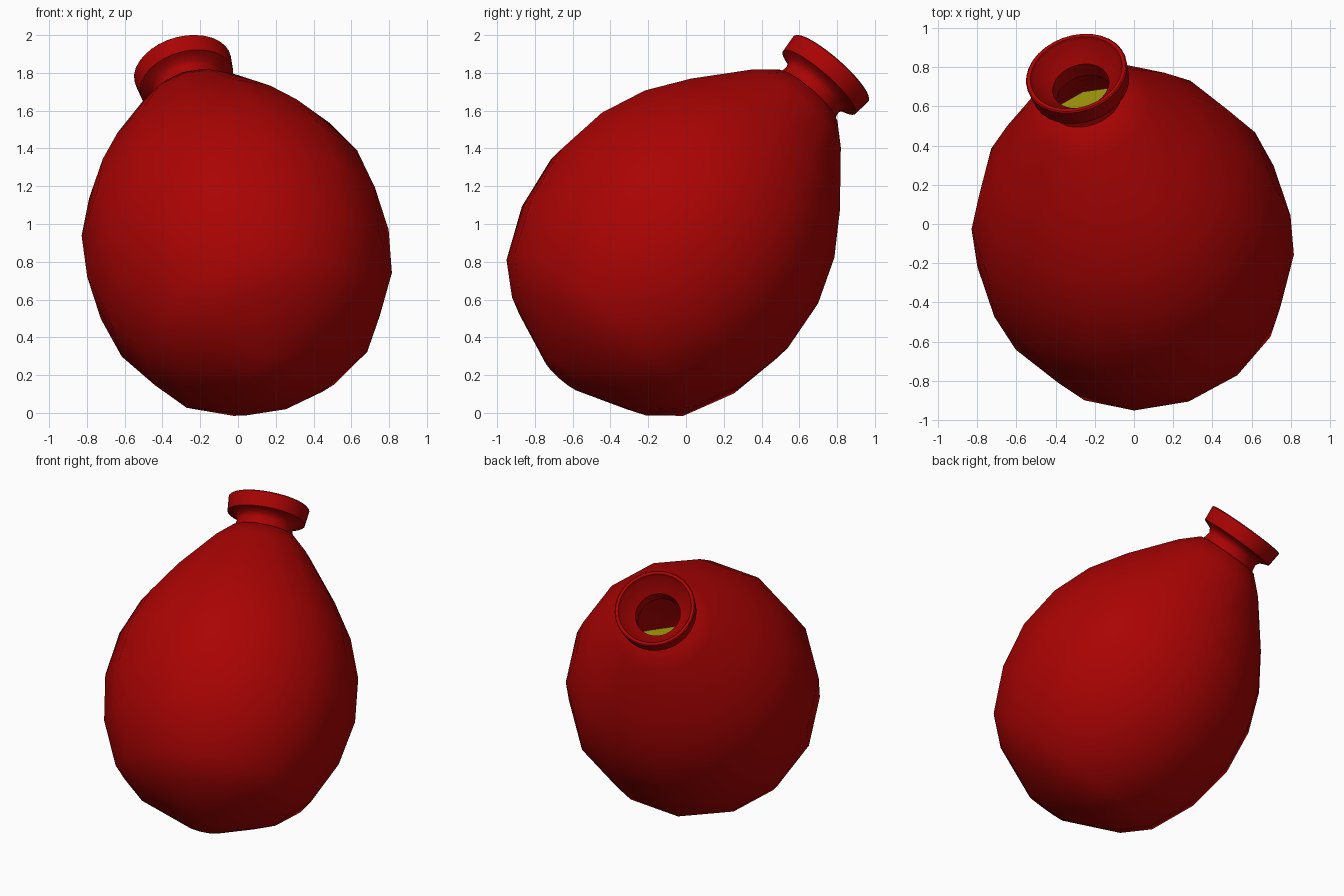
import bpy, bmesh, math
from mathutils import Vector

if "Cube" in bpy.data.objects:
    bpy.data.objects.remove(bpy.data.objects["Cube"])

CENTRE = Vector((0.004, -0.1, 0.83))
AXIS = Vector((-0.22, 0.642, 0.734)).normalized()      # tilted flask axis
REF = Vector((-0.839, -0.545, 0))
E1 = (REF - AXIS * REF.dot(AXIS)).normalized()
E2 = AXIS.cross(E1)


def material(name, colour):
    m = bpy.data.materials.new(name)
    m.diffuse_color = colour
    m.use_nodes = True
    m.node_tree.nodes["Principled BSDF"].inputs["Base Color"].default_value = m.diffuse_color
    return m


def revolve(bm, profile, sides=14, closed=False):
    """Spin (distance along axis, radius) points round the tilted axis."""
    rings = []
    for t, r in profile:
        c = CENTRE + AXIS * t
        if r == 0:
            rings.append([bm.verts.new(c)])
            continue
        angles = [0.04 + 2 * math.pi * i / sides for i in range(sides)]
        rings.append([bm.verts.new(c + (E1 * math.cos(a) + E2 * math.sin(a)) * r) for a in angles])
    if closed:
        rings.append(rings[0])
    for a, b in zip(rings, rings[1:]):
        for i in range(sides):
            j = (i + 1) % sides
            quad = [a[i % len(a)], a[j % len(a)], b[j % len(b)], b[i % len(b)]]
            bm.faces.new(list(dict.fromkeys(quad)))


def finish(bm, name, mat, angle):
    bmesh.ops.recalc_face_normals(bm, faces=bm.faces)
    mesh = bpy.data.meshes.new(name)
    bm.to_mesh(mesh)
    bm.free()
    ob = bpy.data.objects.new(name, mesh)
    bpy.context.collection.objects.link(ob)
    mesh.materials.append(mat)
    bpy.ops.object.select_all(action='DESELECT')
    ob.select_set(True)
    bpy.context.view_layer.objects.active = ob
    bpy.ops.object.shade_smooth_by_angle(angle=math.radians(angle))
    return ob


red = material("red_glaze", (0.4, 0.001, 0.001, 1))
yellow = material("yellow_liquid", (0.37, 0.33, 0.003, 1))

# flask body: faceted outer wall, shoulder and inner wall
outer = [(-0.86, 0), (-0.855, 0.135), (-0.7, 0.485), (-0.56, 0.64), (-0.28, 0.768), (0.02, 0.818),
         (0.31, 0.783), (0.56, 0.686), (0.78, 0.54), (1.05, 0.32), (1.15, 0.213)]
inner = [(1.16, 0.165), (1.02, 0.25), (0.75, 0.45), (0.52, 0.61), (0.28, 0.69), (0.02, 0.725),
         (-0.25, 0.68), (-0.5, 0.56), (-0.64, 0.41), (-0.76, 0.12), (-0.765, 0)]
bm = bmesh.new()
revolve(bm, outer + inner)
finish(bm, "flask_body", red, 50)

# rounder neck and flared lip with a funnel mouth
lip = [(1.13, 0.2), (1.17, 0.188), (1.205, 0.183), (1.23, 0.197), (1.245, 0.23), (1.253, 0.254),
       (1.35, 0.264), (1.356, 0.258), (1.356, 0.24), (1.335, 0.232), (1.25, 0.147), (1.16, 0.147)]
bm = bmesh.new()
revolve(bm, lip, 32, closed=True)
finish(bm, "neck_and_lip", red, 40)

# liquid: slightly smaller than the inner wall, cut level
bm = bmesh.new()
revolve(bm, [(t, max(r - 0.008, 0)) for t, r in inner[2:]])
geom = bm.verts[:] + bm.edges[:] + bm.faces[:]
cut = bmesh.ops.bisect_plane(bm, geom=geom, plane_co=(0, 0, 0.965), plane_no=(0, 0, 1), clear_outer=True)
edges = [e for e in cut["geom_cut"] if isinstance(e, bmesh.types.BMEdge)]
bmesh.ops.contextual_create(bm, geom=edges)
finish(bm, "liquid", yellow, 40)
